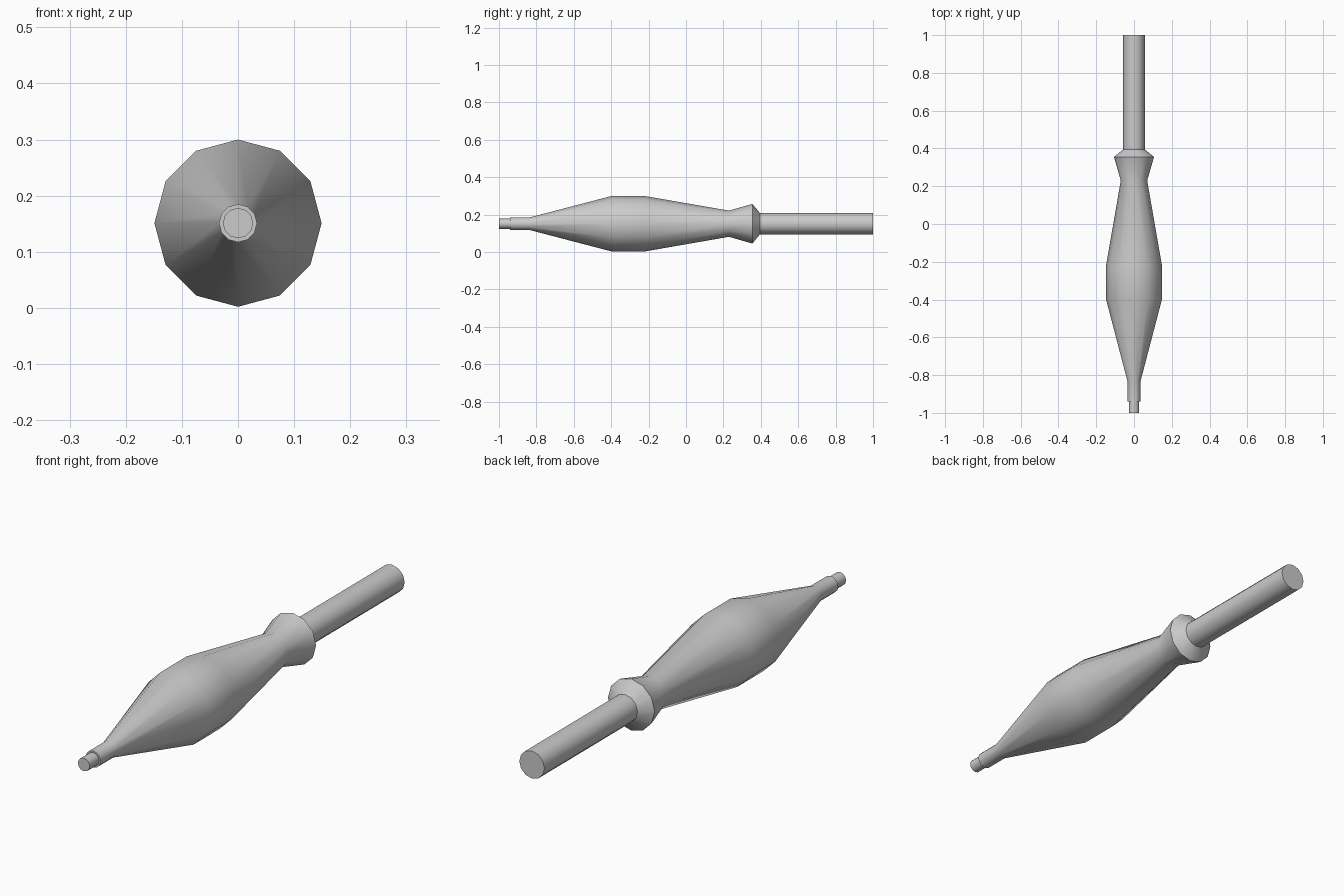
import bpy, bmesh, math

if "Cube" in bpy.data.objects:
    bpy.data.objects.remove(bpy.data.objects["Cube"])

SIDES = 12
AXIS_Z = 0.151


def lathe(name, profile):
    """Closed solid of revolution about the y axis from (y, radius) pairs."""
    bm = bmesh.new()
    rings = []
    for y, r in profile:
        rings.append([bm.verts.new((r * math.cos(2 * math.pi * i / SIDES), y,
                                    AXIS_Z + r * math.sin(2 * math.pi * i / SIDES)))
                      for i in range(SIDES)])
    for a, b in zip(rings, rings[1:]):
        for i in range(SIDES):
            j = (i + 1) % SIDES
            bm.faces.new((a[i], a[j], b[j], b[i]))
    bm.faces.new(rings[0])
    bm.faces.new(rings[-1])
    bmesh.ops.recalc_face_normals(bm, faces=bm.faces)
    mesh = bpy.data.meshes.new(name)
    bm.to_mesh(mesh)
    bm.free()
    obj = bpy.data.objects.new(name, mesh)
    bpy.context.collection.objects.link(obj)
    bpy.ops.object.select_all(action='DESELECT')
    obj.select_set(True)
    bpy.context.view_layer.objects.active = obj
    bpy.ops.object.shade_smooth_by_angle(angle=math.radians(40))
    return obj


# Whole turned shape: stepped tip, swollen body, flared collar, rear rod
lathe("turned_body", [
    (-1.0, 0.027), (-0.94, 0.027),
    (-0.94, 0.034), (-0.835, 0.034),
    (-0.395, 0.149), (-0.225, 0.149),
    (0.23, 0.07), (0.355, 0.106),
    (0.395, 0.057), (1.0, 0.057),
])
